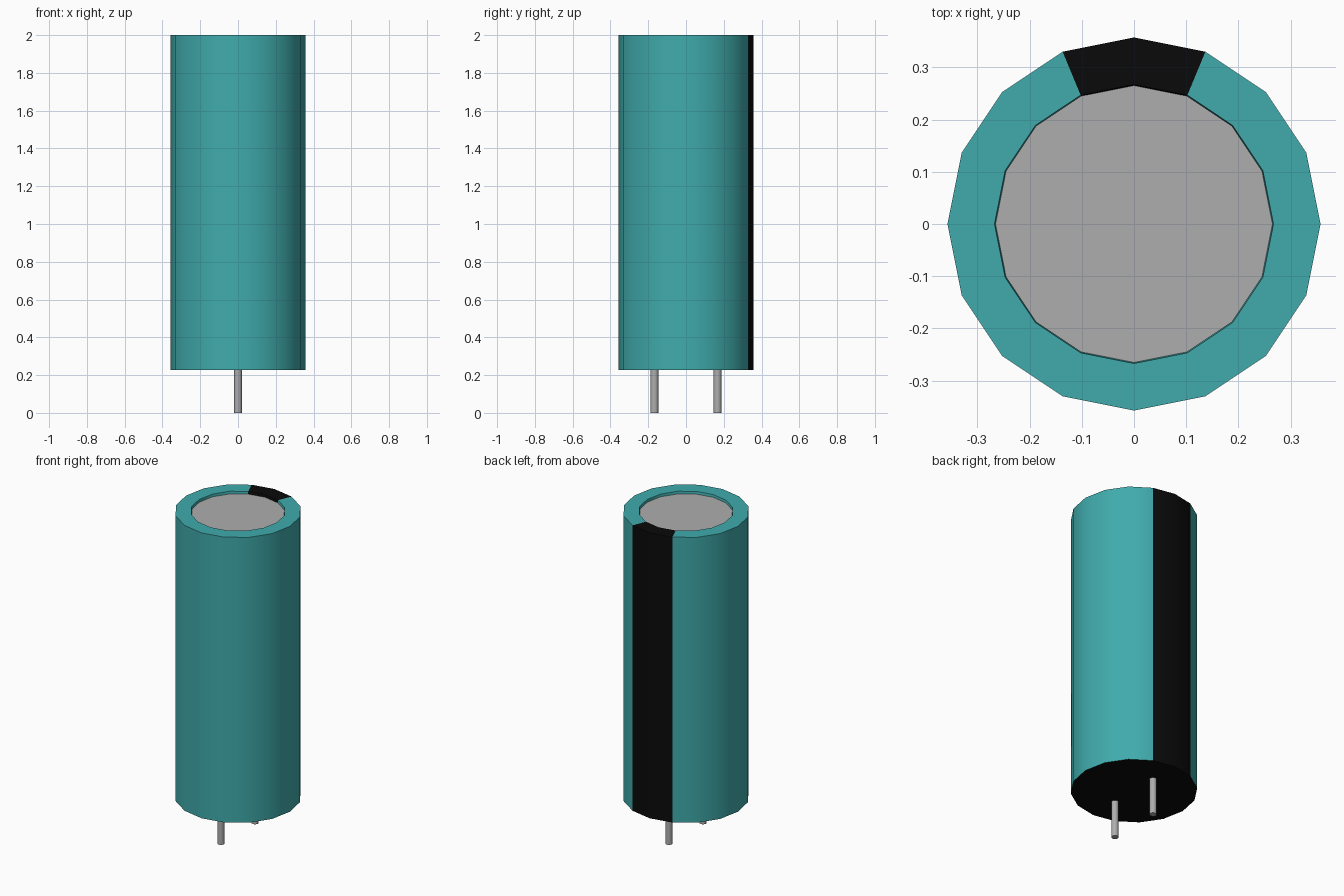
import bpy, bmesh, math

cube = bpy.data.objects.get("Cube")
if cube:
    bpy.data.objects.remove(cube, do_unlink=True)


def material(name, rgb):
    m = bpy.data.materials.new(name)
    m.use_nodes = True
    m.diffuse_color = (*rgb, 1)
    m.node_tree.nodes["Principled BSDF"].inputs["Base Color"].default_value = (*rgb, 1)
    return m


TEAL = material("teal_sleeve", (0.052, 0.41, 0.415))
BLACK = material("black", (0.003, 0.003, 0.003))
METAL = material("grey_metal", (0.42, 0.42, 0.42))


def lathe(name, profile, sides, mats, location=(0, 0, 0), rule=None):
    """Revolve (radius, z) points about z; radius 0 at either end closes with a flat cap."""
    bm = bmesh.new()
    rings = []
    for r, z in profile:
        rings.append([bm.verts.new((r * math.cos(2 * math.pi * i / sides),
                                    r * math.sin(2 * math.pi * i / sides), z))
                      for i in range(sides)])
    for a, b in zip(rings, rings[1:]):
        for i in range(sides):
            j = (i + 1) % sides
            bm.faces.new((a[i], a[j], b[j], b[i]))
    bm.faces.new(rings[0][::-1])
    bm.faces.new(rings[-1])
    bm.normal_update()
    if rule:
        for f in bm.faces:
            f.material_index = rule(f)
    mesh = bpy.data.meshes.new(name)
    bm.to_mesh(mesh)
    bm.free()
    for m in mats:
        mesh.materials.append(m)
    ob = bpy.data.objects.new(name, mesh)
    ob.location = location
    bpy.context.collection.objects.link(ob)
    bpy.ops.object.select_all(action='DESELECT')
    ob.select_set(True)
    bpy.context.view_layer.objects.active = ob
    bpy.ops.object.shade_smooth_by_angle(angle=math.radians(35))
    return ob


def can_colour(f):
    c = f.calc_center_median()
    if f.normal.z < -0.5:                       # base seal
        return 1
    if math.hypot(c.x, c.y) < 0.01:             # recessed metal lid
        return 2
    # polarity stripe: the two segments at the back
    return 1 if c.y > 0 and abs(c.x) < c.y * math.tan(math.radians(22.5)) else 0


# Can: sleeve, rolled rim, inner wall and recessed lid
lathe("can", [(0.357, 0.228), (0.357, 2.0), (0.267, 2.0), (0.265, 1.984)],
      16, [TEAL, BLACK, METAL], rule=can_colour)

# Wire leads
for label, y in (("front_lead", -0.167), ("back_lead", 0.167)):
    lathe(label, [(0.021, 0.0), (0.021, 0.24)], 12, [METAL], (0, y, 0))
